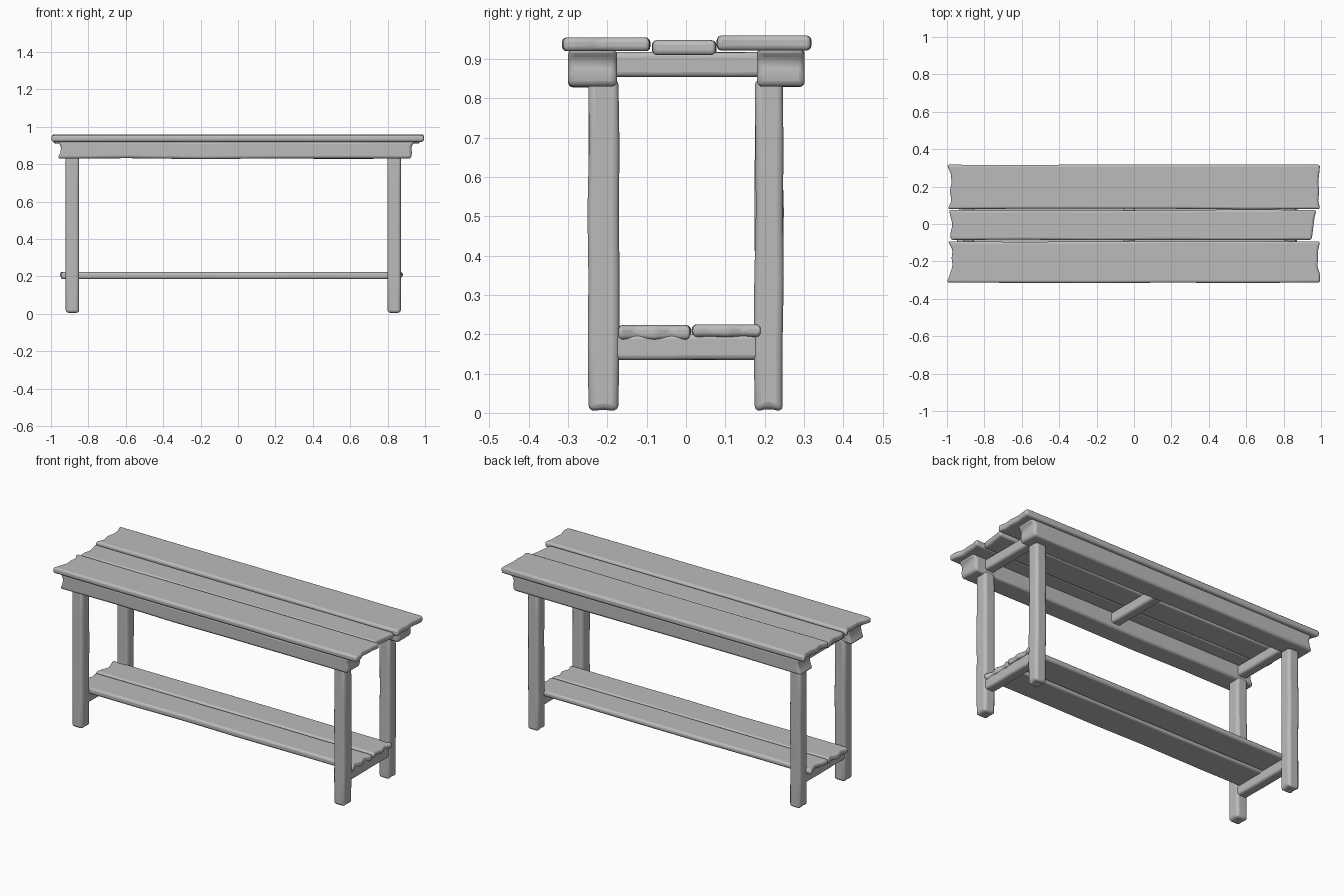
import bpy
import bmesh
import random
from mathutils import Vector

random.seed(4)
cube = bpy.data.objects.get("Cube")
if cube:
    bpy.data.objects.remove(cube, do_unlink=True)

grey = bpy.data.materials.new("plain grey")
grey.use_nodes = True
grey.diffuse_color = (0.5, 0.5, 0.5, 1)
grey.node_tree.nodes["Principled BSDF"].inputs["Base Color"].default_value = (0.5, 0.5, 0.5, 1)

# Each plane maps (along, across, depth) to x, y, z
PLANES = {
    "flat": lambda u, v, d: (u, v, d),     # runs along x, lies flat
    "upright": lambda u, v, d: (u, d, v),  # runs along x, stands on edge
    "post": lambda u, v, d: (d, v, u),     # runs along z
    "cross": lambda u, v, d: (d, u, v),    # runs along y
}


def timber(name, plane, start, end, across, depth, bevel=0.012, wobble=0.003):
    """Hewn timber: start and end list the worn end positions, evenly spread across."""
    v0, v1 = across

    def end_points(values):
        n = len(values) - 1
        return [(u, v0 + (v1 - v0) * i / n) for i, u in enumerate(values)]

    def side_points(v):
        return [(start[0] + (end[0] - start[0]) * t, v + random.uniform(-wobble, wobble))
                for t in (0.2, 0.4, 0.6, 0.8)]

    outline = (side_points(v0) + end_points(end)
               + side_points(v1)[::-1] + end_points(start)[::-1])
    place = PLANES[plane]
    bm = bmesh.new()
    face = bm.faces.new([bm.verts.new(place(u, v, depth[0])) for u, v in outline])
    swept = bmesh.ops.extrude_face_region(bm, geom=[face])["geom"]
    shift = Vector(place(0, 0, depth[1] - depth[0]))
    bmesh.ops.translate(bm, verts=[g for g in swept if isinstance(g, bmesh.types.BMVert)], vec=shift)
    bmesh.ops.recalc_face_normals(bm, faces=bm.faces)
    mesh = bpy.data.meshes.new(name)
    bm.to_mesh(mesh)
    bm.free()
    mesh.materials.append(grey)
    obj = bpy.data.objects.new(name, mesh)
    bpy.context.collection.objects.link(obj)
    mod = obj.modifiers.new("worn edges", "BEVEL")
    mod.width, mod.segments = bevel, 3
    mod.limit_method, mod.angle_limit = "ANGLE", 0.4
    bpy.ops.object.select_all(action="DESELECT")
    obj.select_set(True)
    bpy.context.view_layer.objects.active = obj
    bpy.ops.object.shade_smooth_by_angle(angle=0.7)
    return obj


# Top planks
timber("front_top_plank", "flat", [-1, -0.985, -0.97, -0.975, -0.97, -0.995],
       [0.995, 0.995, 0.98, 0.985, 0.985, 0.995], (-0.313, -0.093), (0.92, 0.955))
timber("middle_top_plank", "flat", [-0.98, -0.98, -0.97, -0.98, -0.99],
       [0.95, 0.955, 0.96, 0.965, 0.975], (-0.085, 0.075), (0.91, 0.948))
timber("back_top_plank", "flat", [-0.995, -0.975, -0.985, -0.975, -0.98, -1],
       [0.995, 0.985, 0.99, 0.985, 0.99, 0.995], (0.08, 0.317), (0.922, 0.96))

# Long beams under the top
for name, depth in (("front_beam", (-0.3, -0.175)), ("back_beam", (0.18, 0.302))):
    timber(name, "upright", [-0.965, -0.95, -0.945, -0.965], [0.925, 0.93, 0.925, 0.95],
           (0.83, 0.925), depth, bevel=0.014)

# Legs and cross rails at each end
for side, x in (("right", -0.885), ("left", 0.835)):
    depth = (x - 0.036, x + 0.036)
    timber("front_" + side + "_leg", "post", [0.004, 0.008, 0.004], [0.85, 0.85],
           (-0.248, -0.172), depth, bevel=0.016)
    timber("back_" + side + "_leg", "post", [0.002, 0.012, 0.002], [0.85, 0.85],
           (0.175, 0.246), depth, bevel=0.016)
    timber(side + "_upper_rail", "cross", [-0.2, -0.2], [0.2, 0.2],
           (0.855, 0.918), (x - 0.03, x + 0.03), wobble=0.001)
    timber(side + "_lower_rail", "cross", [-0.2, -0.2], [0.2, 0.2],
           (0.135, 0.2), (x - 0.03, x + 0.03), wobble=0.001)

# Rail at mid length
timber("middle_upper_rail", "cross", [-0.2, -0.2], [0.2, 0.2],
       (0.855, 0.918), (-0.055, 0.005), wobble=0.001)

# Lower shelf
timber("front_shelf_plank", "flat", [-0.95, -0.935, -0.95, -0.93, -0.945],
       [0.88, 0.86, 0.875, 0.86, 0.88], (-0.172, 0.01), (0.186, 0.223))
timber("back_shelf_plank", "flat", [-0.95, -0.94, -0.925, -0.94, -0.955],
       [0.88, 0.87, 0.88, 0.865, 0.885], (0.017, 0.19), (0.193, 0.225))
